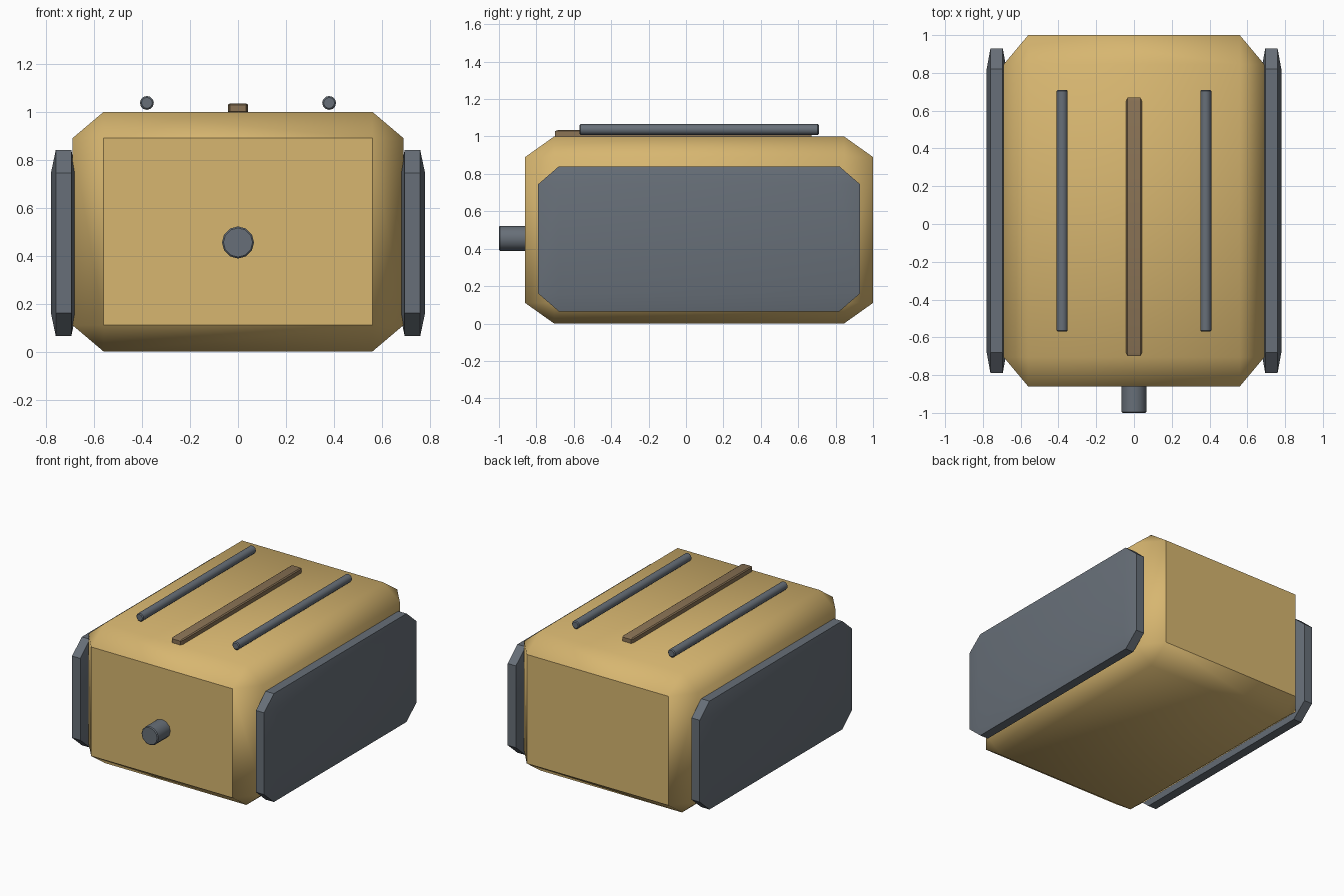
import bpy, bmesh, math
from mathutils import Vector, Matrix

if "Cube" in bpy.data.objects:
    bpy.data.objects.remove(bpy.data.objects["Cube"])


def material(name, color):
    m = bpy.data.materials.new(name)
    m.diffuse_color = (*color, 1)
    m.use_nodes = True
    m.node_tree.nodes["Principled BSDF"].inputs["Base Color"].default_value = m.diffuse_color
    return m


TAN = material("tan", (0.68, 0.468, 0.162))
GREY = material("slate_grey", (0.136, 0.159, 0.188))
BROWN = material("brown", (0.254, 0.171, 0.091))


def finish(bm, name, mat, angle):
    bmesh.ops.recalc_face_normals(bm, faces=bm.faces)
    me = bpy.data.meshes.new(name)
    bm.to_mesh(me)
    bm.free()
    me.materials.append(mat)
    ob = bpy.data.objects.new(name, me)
    bpy.context.collection.objects.link(ob)
    bpy.ops.object.select_all(action='DESELECT')
    ob.select_set(True)
    bpy.context.view_layer.objects.active = ob
    bpy.ops.object.shade_smooth_by_angle(angle=math.radians(angle))
    return ob


def chamfered_box(name, lo, hi, cut, mat, angle=30):
    """Box from lo to hi whose edges are cut by a different amount per axis."""
    mid = (Vector(lo) + Vector(hi)) / 2
    half = (Vector(hi) - Vector(lo)) / 2
    bm = bmesh.new()
    for axis in range(3):
        for sx in (-1, 1):
            for sy in (-1, 1):
                for sz in (-1, 1):
                    p = [half[i] - (0 if i == axis else cut[i]) for i in range(3)]
                    bm.verts.new(mid + Vector((sx * p[0], sy * p[1], sz * p[2])))
    bmesh.ops.convex_hull(bm, input=bm.verts)
    bmesh.ops.dissolve_limit(bm, angle_limit=0.01, verts=bm.verts, edges=bm.edges)
    return finish(bm, name, mat, angle)


def rod(name, x, z, y0, y1, r, bevel, mat, sides=12):
    """Cylinder along y with slightly chamfered ends."""
    bm = bmesh.new()
    bmesh.ops.create_cone(bm, cap_ends=True, segments=sides, radius1=r, radius2=r,
                          depth=y1 - y0,
                          matrix=Matrix.Translation((x, (y0 + y1) / 2, z))
                          @ Matrix.Rotation(math.pi / 2, 4, 'X'))
    rims = [e for e in bm.edges if abs(e.verts[0].co.y - e.verts[1].co.y) < 1e-4]
    bmesh.ops.bevel(bm, geom=rims, offset=bevel, segments=1, affect='EDGES')
    return finish(bm, name, mat, 35)


# Main body
chamfered_box("body", (-0.69, -0.86, 0), (0.69, 1.0, 1.0),
              (0.13, 0.155, 0.11), TAN, 45)

# Side pads and roof rails
for side, s in (("left", -1), ("right", 1)):
    xs = sorted((s * 0.675, s * 0.78))
    chamfered_box(side + "_side_pad", (xs[0], -0.79, 0.065), (xs[1], 0.93, 0.84),
                  (0.02, 0.11, 0.095), GREY)
    rod(side + "_roof_rail", s * 0.38, 1.037, -0.57, 0.71, 0.029, 0.006, GREY)

# Centre strip on the roof
chamfered_box("roof_strip", (-0.042, -0.70, 0.995), (0.042, 0.67, 1.035),
              (0.008, 0.02, 0.006), BROWN)

# Front nozzle
rod("front_nozzle", 0, 0.455, -1.0, -0.82, 0.067, 0.006, GREY)
